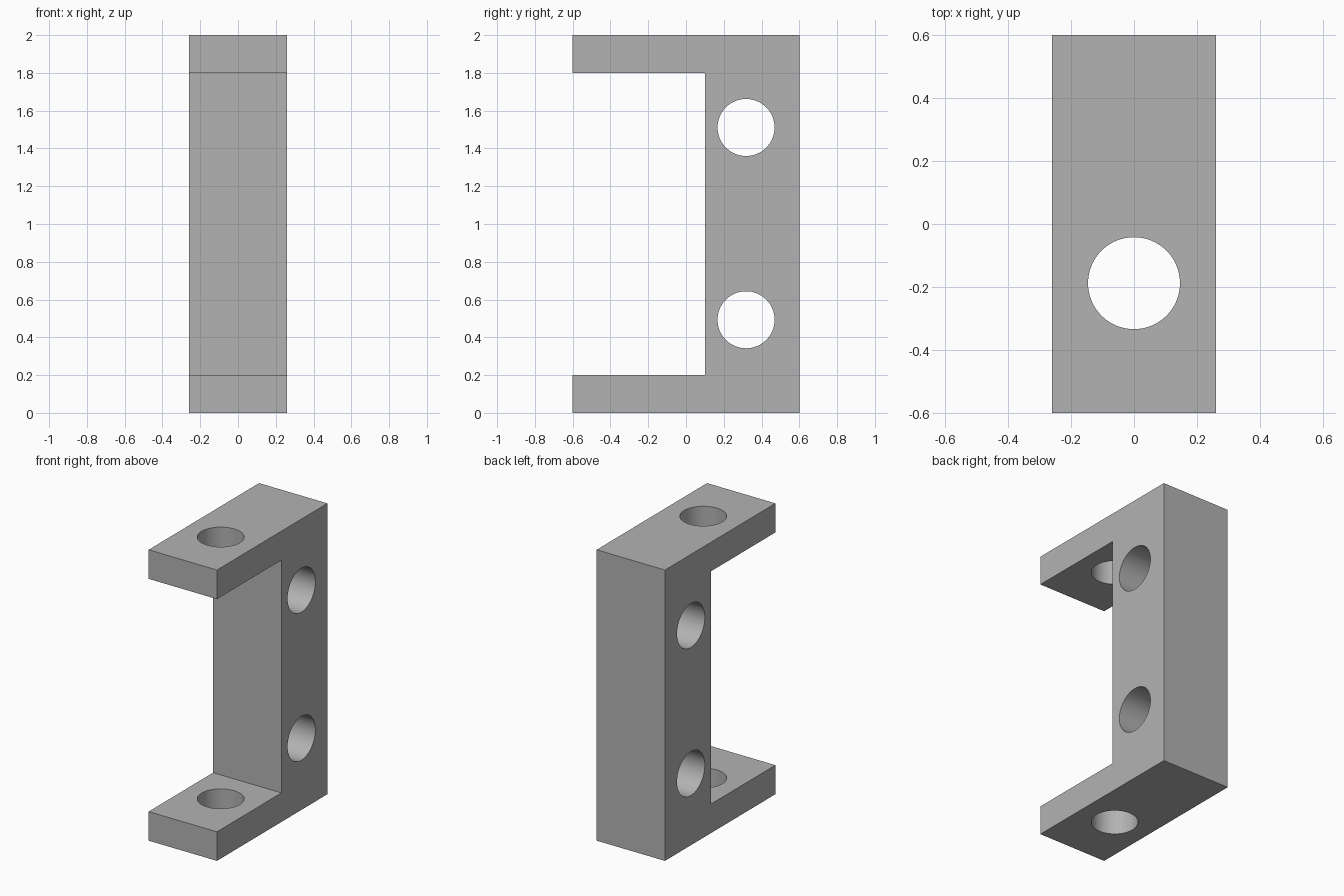
import bpy
import bmesh
from math import radians
from mathutils import Matrix, Vector

cube = bpy.data.objects.get("Cube")
if cube:
    bpy.data.objects.remove(cube, do_unlink=True)

HALF_WIDTH = 0.26

# Plain grey finish
grey = bpy.data.materials.new("grey")
grey.use_nodes = True
colour = (0.45, 0.45, 0.45, 1)
grey.diffuse_color = colour
grey.node_tree.nodes["Principled BSDF"].inputs["Base Color"].default_value = colour


def add_object(name, bm):
    bmesh.ops.recalc_face_normals(bm, faces=bm.faces)
    mesh = bpy.data.meshes.new(name)
    bm.to_mesh(mesh)
    bm.free()
    mesh.materials.append(grey)
    obj = bpy.data.objects.new(name, mesh)
    bpy.context.collection.objects.link(obj)
    return obj


def drill(target, name, centre, radius, depth, rotation):
    """Cut a round hole through the target."""
    bm = bmesh.new()
    bmesh.ops.create_cone(bm, cap_ends=True, segments=64, radius1=radius,
                          radius2=radius, depth=depth,
                          matrix=Matrix.Translation(centre) @ rotation)
    cutter = add_object(name, bm)
    cutter.hide_render = True
    mod = target.modifiers.new(name, "BOOLEAN")
    mod.operation = "DIFFERENCE"
    mod.solver = "EXACT"
    mod.object = cutter
    bpy.ops.object.modifier_apply(modifier=name)
    bpy.data.objects.remove(cutter, do_unlink=True)


# C-shaped bracket: side profile (y, z) extruded across the width
profile = [(-0.6, 0), (0.6, 0), (0.6, 2), (-0.6, 2),
           (-0.6, 1.8), (0.1, 1.8), (0.1, 0.2), (-0.6, 0.2)]
bm = bmesh.new()
face = bm.faces.new([bm.verts.new((-HALF_WIDTH, y, z)) for y, z in profile])
extruded = bmesh.ops.extrude_face_region(bm, geom=[face])["geom"]
bmesh.ops.translate(bm, vec=(2 * HALF_WIDTH, 0, 0),
                    verts=[v for v in extruded if isinstance(v, bmesh.types.BMVert)])
bracket = add_object("bracket", bm)
bpy.context.view_layer.objects.active = bracket
bracket.select_set(True)

# Mounting holes through the upright, side to side
sideways = Matrix.Rotation(radians(90), 4, "Y")
for name, z in (("lower_side_hole", 0.493), ("upper_side_hole", 1.511)):
    drill(bracket, name, Vector((0, 0.318, z)), 0.151, 1, sideways)

# Aligned vertical holes through both arms
for name, z in (("lower_arm_hole", 0.1), ("upper_arm_hole", 1.9)):
    drill(bracket, name, Vector((0, -0.188, z)), 0.146, 0.4, Matrix.Identity(4))

# Smooth hole walls, sharp bracket edges
bpy.ops.object.shade_smooth_by_angle(angle=radians(30))
